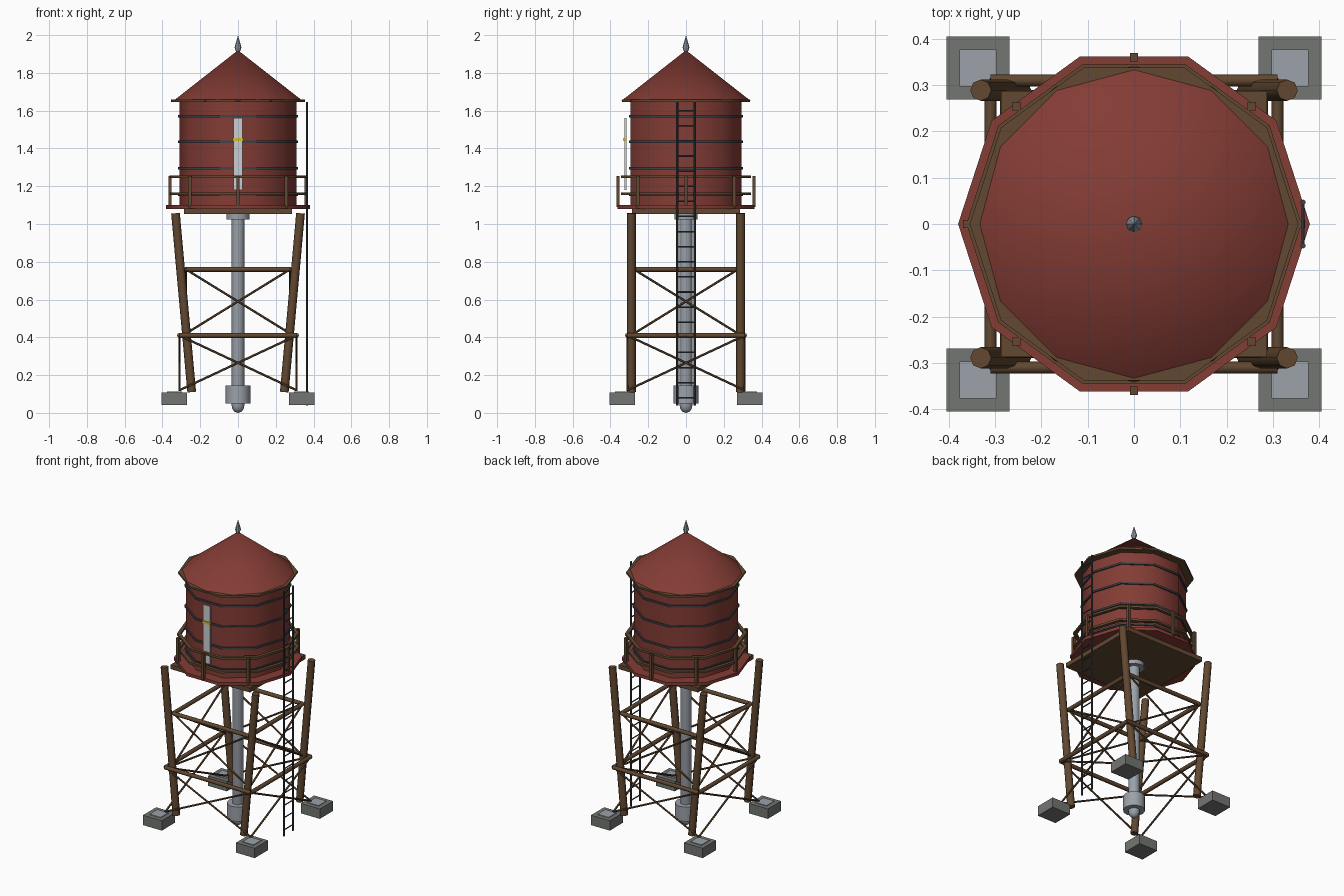
import bpy, bmesh, math
from mathutils import Vector

if "Cube" in bpy.data.objects:
    bpy.data.objects.remove(bpy.data.objects["Cube"])


def mat(name, c):
    m = bpy.data.materials.new(name)
    m.diffuse_color = (*c, 1)
    m.use_nodes = True
    m.node_tree.nodes["Principled BSDF"].inputs["Base Color"].default_value = m.diffuse_color
    return m


RED = mat("red_paint", (0.23, 0.045, 0.035))
WOOD = mat("brown_wood", (0.12, 0.065, 0.03))
DARK = mat("dark_steel", (0.05, 0.055, 0.065))
STEEL = mat("pipe_steel", (0.33, 0.36, 0.40))
STONE = mat("footing_stone", (0.17, 0.18, 0.17))
WHITE = mat("gauge_white", (0.6, 0.62, 0.64))
YELLOW = mat("marker_yellow", (0.7, 0.5, 0.03))


def finish(bm, name, material, smooth=None):
    bmesh.ops.remove_doubles(bm, verts=bm.verts, dist=1e-5)
    bmesh.ops.recalc_face_normals(bm, faces=bm.faces)
    me = bpy.data.meshes.new(name)
    bm.to_mesh(me)
    bm.free()
    me.materials.append(material)
    ob = bpy.data.objects.new(name, me)
    bpy.context.collection.objects.link(ob)
    if smooth:
        bpy.ops.object.select_all(action='DESELECT')
        ob.select_set(True)
        bpy.context.view_layer.objects.active = ob
        bpy.ops.object.shade_smooth_by_angle(angle=math.radians(smooth))
    return ob


def lathe(name, profile, n, material, closed=False, smooth=40):
    """Spin an (r, z) profile around the z axis in n steps."""
    bm = bmesh.new()
    rings = [[bm.verts.new((r * math.cos(a), r * math.sin(a), z))
              for a in (math.tau * i / n for i in range(n))] for r, z in profile]
    pairs = list(zip(rings, rings[1:]))
    if closed:
        pairs.append((rings[-1], rings[0]))
    for a, b in pairs:
        for i in range(n):
            j = (i + 1) % n
            bm.faces.new((a[i], a[j], b[j], b[i]))
    if not closed:
        for ring, (r, z) in ((rings[0], profile[0]), (rings[-1], profile[-1])):
            if r > 1e-4:
                bm.faces.new(ring)
    bmesh.ops.dissolve_degenerate(bm, edges=bm.edges, dist=1e-6)
    return finish(bm, name, material, smooth)


def flat_ring(name, r0, r1, z, h, material):
    return lathe(name, [(r0, z - h), (r1, z - h), (r1, z + h), (r0, z + h)],
                 10, material, closed=True)


def rod(name, a, b, r, n, material):
    a, b = Vector(a), Vector(b)
    d = b - a
    bm = bmesh.new()
    bmesh.ops.create_cone(bm, cap_ends=True, segments=n, radius1=r, radius2=r, depth=d.length)
    ob = finish(bm, name, material, 50 if n > 6 else None)
    ob.location = (a + b) / 2
    ob.rotation_euler = d.to_track_quat('Z', 'Y').to_euler()
    return ob


def box(name, lo, hi, material):
    bm = bmesh.new()
    bmesh.ops.create_cube(bm, size=1)
    for v in bm.verts:
        v.co = [l + (h - l) * (c + 0.5) for l, h, c in zip(lo, hi, v.co)]
    return finish(bm, name, material)


# Tank, bands, roof and finial
lathe("tank", [(0.31, 1.09), (0.31, 1.655)], 10, RED)
for z in (1.155, 1.295, 1.435, 1.57):
    flat_ring("tank_band", 0.300, 0.318, z, 0.006, DARK)
flat_ring("roof_eave", 0.305, 0.355, 1.653, 0.006, WOOD)
lathe("roof", [(0.342, 1.652), (0, 1.92)], 12, RED)
lathe("finial", [(0.008, 1.905), (0.018, 1.935), (0, 2.0)], 8, STEEL)

# Deck, platform and railing
lathe("deck", [(0.38, 1.08), (0.38, 1.10)], 10, RED)
box("platform", (-0.287, -0.287, 1.052), (0.287, 0.287, 1.081), WOOD)
for z in (1.16, 1.25):
    flat_ring("railing", 0.34, 0.362, z, 0.007, WOOD)
for i in range(8):
    a = math.tau * i / 8
    x, y = 0.36 * math.cos(a), 0.36 * math.sin(a)
    box("railing_post", (x - 0.009, y - 0.009, 1.09), (x + 0.009, y + 0.009, 1.255), WOOD)

# Legs and footings
for sx in (-1, 1):
    for sy in (-1, 1):
        rod("leg", (sx * 0.245, sy * 0.289, 0.11), (sx * 0.331, sy * 0.289, 1.057), 0.023, 8, WOOD)
        cx, cy = sx * 0.337, sy * 0.337
        box("footing", (cx - 0.068, cy - 0.068, 0.043), (cx + 0.068, cy + 0.068, 0.108), STONE)
        box("footing_plate", (cx - 0.04, cy - 0.04, 0.09), (cx + 0.04, cy + 0.04, 0.112), STEEL)

# Horizontal beams and cross braces on all four sides
for z0, z1, w in ((0.12, 0.41, 0.31), (0.42, 0.76, 0.276)):
    for s in (-1, 1):
        rod("beam_x", (-w, s * w, z1), (w, s * w, z1), 0.013, 8, WOOD)
        rod("beam_y", (s * w, -w, z1), (s * w, w, z1), 0.013, 8, WOOD)
        for t in (-1, 1):
            rod("brace_x", (-t * w, s * w, z0), (t * w, s * w, z1), 0.006, 6, WOOD)
            rod("brace_y", (s * w, -t * w, z0), (s * w, t * w, z1), 0.006, 6, WOOD)

# Central pipe with collars and rounded foot
lathe("riser_pipe", [(0, 0), (0.018, 0.006), (0.03, 0.02), (0.034, 0.04), (0.034, 1.053)], 12, STEEL)
lathe("pipe_base", [(0.066, 0.05), (0.066, 0.145)], 12, STEEL)
lathe("pipe_collar", [(0.062, 1.025), (0.062, 1.053)], 12, STEEL)

# Level gauge on the front
box("gauge_board", (-0.024, -0.326, 1.18), (0.024, -0.316, 1.56), WHITE)
box("gauge_marker", (-0.028, -0.332, 1.44), (0.028, -0.314, 1.456), YELLOW)

# Ladder on the right side
for s in (-1, 1):
    rod("ladder_rail", (0.365, s * 0.047, 0.04), (0.365, s * 0.047, 1.645), 0.006, 6, DARK)
for i in range(20):
    z = 0.08 + i * 0.08
    rod("ladder_rung", (0.365, -0.047, z), (0.365, 0.047, z), 0.004, 6, DARK)
